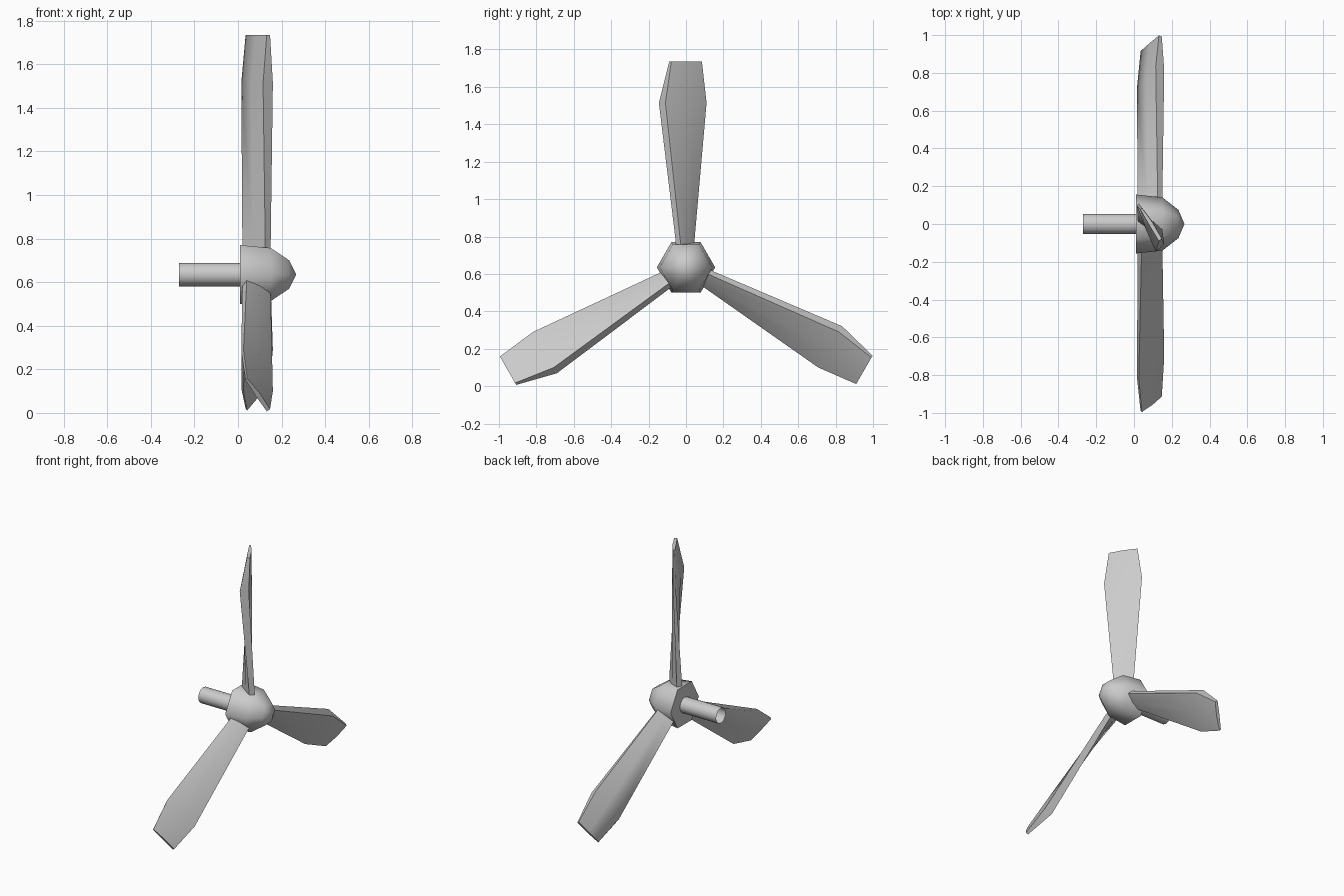
import bpy, bmesh, math
from mathutils import Matrix, Vector

cube = bpy.data.objects.get("Cube")
if cube:
    bpy.data.objects.remove(cube, do_unlink=True)

AXIS_Z = 0.635

grey = bpy.data.materials.new("plain_grey")
grey.use_nodes = True
colour = (0.6, 0.6, 0.6, 1)
grey.diffuse_color = colour
grey.node_tree.nodes["Principled BSDF"].inputs["Base Color"].default_value = colour


def loft(name, rings, caps=(True, True), smooth=60):
    """Skin a list of equal-length point rings into one object."""
    bm = bmesh.new()
    loops = [[bm.verts.new(p) for p in ring] for ring in rings]
    n = len(loops[0])
    for a, b in zip(loops, loops[1:]):
        for i in range(n):
            j = (i + 1) % n
            bm.faces.new((a[i], a[j], b[j], b[i]))
    for cap, ring in zip(caps, (loops[0], loops[-1])):
        if cap:
            bm.faces.new(ring)
    bmesh.ops.remove_doubles(bm, verts=bm.verts, dist=0.0005)
    bmesh.ops.recalc_face_normals(bm, faces=bm.faces)
    mesh = bpy.data.meshes.new(name)
    bm.to_mesh(mesh)
    bm.free()
    mesh.materials.append(grey)
    obj = bpy.data.objects.new(name, mesh)
    bpy.context.collection.objects.link(obj)
    bpy.ops.object.select_all(action='DESELECT')
    obj.select_set(True)
    bpy.context.view_layer.objects.active = obj
    bpy.ops.object.shade_smooth_by_angle(angle=math.radians(smooth))
    return obj


def circle(x, r, n):
    return [(x, r * math.cos(2 * math.pi * i / n), AXIS_Z + r * math.sin(2 * math.pi * i / n))
            for i in range(n)]


# Six-sided hub with a rounded nose
hub_profile = [(0.01, 0.156), (0.15, 0.141), (0.235, 0.075), (0.267, 0.0001)]
loft("hub", [circle(x, r, 6) for x, r in hub_profile], (True, False))

# Open-ended drive shaft
loft("shaft", [circle(-0.27, 0.054, 12), circle(0.02, 0.054, 12)], (False, False))


# Twisted blades: thin trailing edge (a, b), blunt leading edge (c, d)
def section(radius, a, b, c, d, bulge):
    a, b, c, d = map(Vector, (a, b, c, d))
    chord = (c - b).normalized()
    out = Vector((-chord.y, chord.x)) * bulge
    pts = [a, b, (b + c) / 2 + out, c, d, (a + d) / 2 - out * 0.3]
    return [(p.x, p.y, radius) for p in pts]


blade_sections = [
    section(0.06, (0.02, 0.015), (0.04, 0.045), (0.15, -0.03), (0.125, -0.055), 0.008),
    section(0.14, (0.02, 0.015), (0.04, 0.045), (0.15, -0.03), (0.125, -0.055), 0.008),
    section(0.88, (0.015, 0.095), (0.025, 0.11), (0.16, -0.11), (0.115, -0.145), 0.012),
    section(1.10, (0.035, 0.075), (0.042, 0.085), (0.147, -0.078), (0.132, -0.09), 0.006),
]

for name, turn in (("top_blade", 0), ("front_blade", 120), ("back_blade", -120)):
    place = Matrix.Translation((0, 0, AXIS_Z)) @ Matrix.Rotation(math.radians(turn), 4, 'X')
    loft(name, [[place @ Vector(p) for p in ring] for ring in blade_sections])
